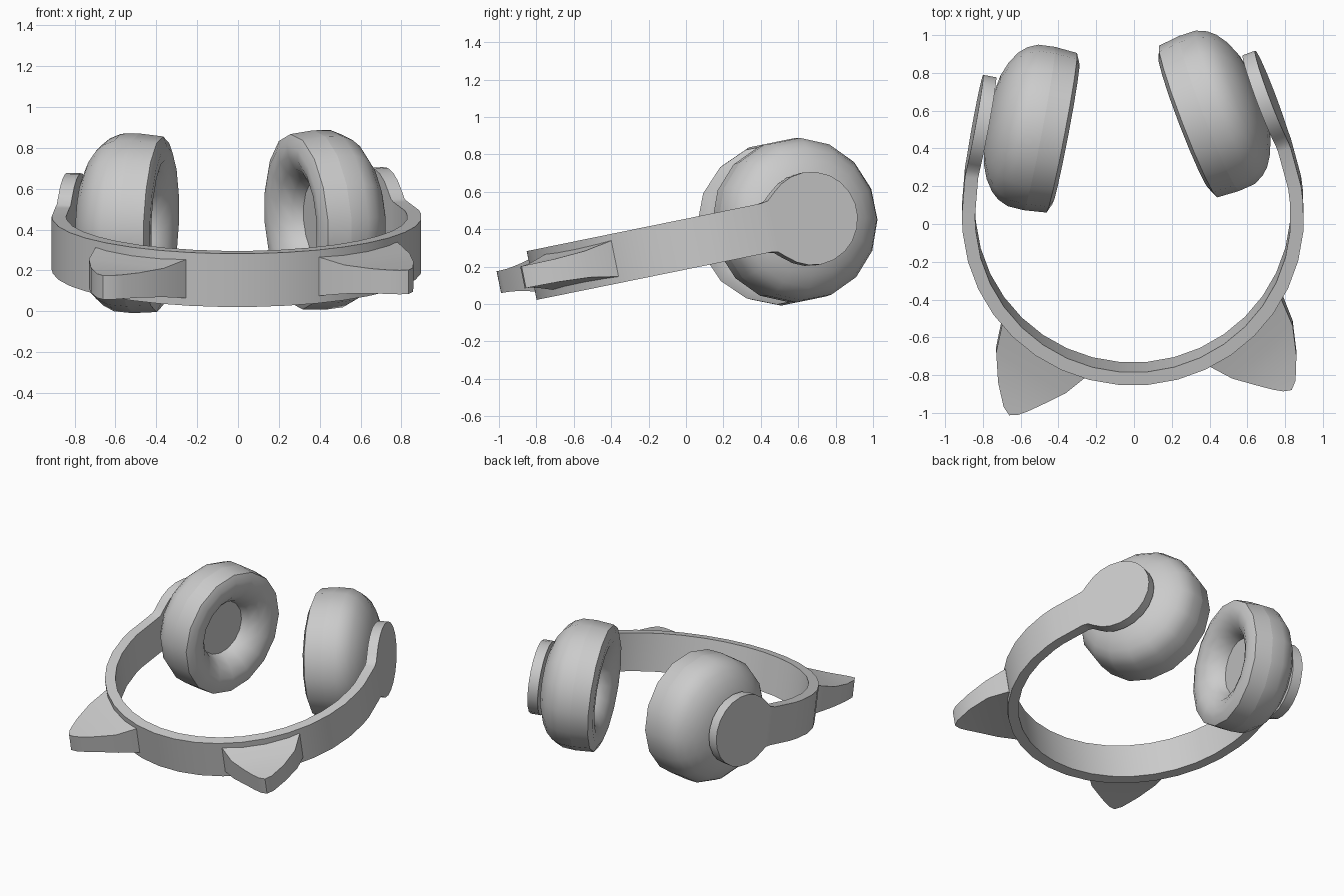
import bpy, bmesh, math
from mathutils import Matrix, Vector

if "Cube" in bpy.data.objects:
    bpy.data.objects.remove(bpy.data.objects["Cube"])

grey = bpy.data.materials.new("light grey")
grey.use_nodes = True
grey.diffuse_color = (0.6, 0.6, 0.6, 1)
grey.node_tree.nodes["Principled BSDF"].inputs["Base Color"].default_value = (0.6, 0.6, 0.6, 1)

# Resting pose: band tipped forward and turned a little
POSE = (Matrix.Translation((0, 0, 0.32)) @ Matrix.Rotation(math.radians(11.5), 4, 'X')
        @ Matrix.Rotation(math.radians(5.2), 4, 'Z'))


def loft(name, rings, side=1, sharp=38):
    """Skin a list of equal-length rings, cap both ends; side=-1 mirrors in x."""
    bm = bmesh.new()
    loops = [[bm.verts.new((p[0] * side, p[1], p[2])) for p in ring] for ring in rings]
    for a, b in zip(loops, loops[1:]):
        for i in range(len(a)):
            j = (i + 1) % len(a)
            bm.faces.new((a[i], a[j], b[j], b[i]))
    bm.faces.new(loops[0])
    bm.faces.new(loops[-1])
    bmesh.ops.recalc_face_normals(bm, faces=bm.faces)
    mesh = bpy.data.meshes.new(name)
    bm.to_mesh(mesh)
    bm.free()
    mesh.transform(POSE)
    mesh.materials.append(grey)
    obj = bpy.data.objects.new(name, mesh)
    bpy.context.collection.objects.link(obj)
    bpy.ops.object.select_all(action='DESELECT')
    obj.select_set(True)
    bpy.context.view_layer.objects.active = obj
    bpy.ops.object.shade_smooth_by_angle(angle=math.radians(sharp))


# Headband: round arc with straight arms that widen into round paddles
RADIUS, CENTRE_Y, THICK, HALF = 0.905, 0.06, 0.07, 0.133
PADDLE_Y, PADDLE_R = 0.62, 0.25
arm = [(0.902, 0.15, HALF), (0.866, 0.36, HALF)]
for y in (0.40, 0.44, 0.49, 0.55, 0.62, 0.69, 0.76, 0.81, 0.85, 0.868):
    half = math.sqrt(PADDLE_R ** 2 - (y - PADDLE_Y) ** 2)
    if y < 0.45:
        half = max(half, 0.14) if y < 0.42 else 0.175
    arm.append((0.866 - 0.283 * (y - 0.36), y, half))
arc = []
for i in range(19):
    a = math.radians(-180 + 10 * i)
    arc.append((RADIUS * math.cos(a), CENTRE_Y + RADIUS * math.sin(a), HALF))
path = [(-x, y, h) for x, y, h in reversed(arm)] + arc + arm
rings = []
for i, (x, y, h) in enumerate(path):
    before, after = path[max(i - 1, 0)], path[min(i + 1, len(path) - 1)]
    along = Vector((after[0] - before[0], after[1] - before[1])).normalized()
    ix, iy = x - along.y * THICK, y + along.x * THICK
    rings.append([(x, y, -h), (x, y, h), (ix, iy, h), (ix, iy, -h)])
loft("headband", rings)

# Ear cups and cushions: turned profiles of (depth, radius)
TILT = math.radians(16.2)
HUB = Vector((0.336, 0.527, 0.008))
AXIS = Vector((math.cos(TILT), math.sin(TILT), 0))
TANGENT = Vector((-math.sin(TILT), math.cos(TILT), 0))
cushion = [(0.11, 0.19), (0.06, 0.21), (0.01, 0.26), (-0.018, 0.32),
           (-0.022, 0.38), (0.0, 0.43), (0.12, 0.44)]
shell = [(0.12, 0.44), (0.21, 0.435), (0.265, 0.41), (0.305, 0.375),
         (0.345, 0.315), (0.375, 0.24), (0.395, 0.13)]


def turned(profile, sides=16):
    return [[HUB + AXIS * d + (TANGENT * math.cos(t) + Vector((0, 0, math.sin(t)))) * r
             for t in (math.tau * (k + 0.5) / sides for k in range(sides))]
            for d, r in profile]


# Pointed ears: pairs of outline points with half height, from base to tip
ear = [((0.742, -0.457), (0.321, -0.777), 0.098),
       ((0.788, -0.609), (0.443, -0.864), 0.072),
       ((0.793, -0.775), (0.569, -0.915), 0.062),
       ((0.776, -0.909), (0.650, -0.945), 0.06),
       ((0.751, -0.957), (0.706, -0.960), 0.06)]
ear_rings = [[(*a, -h), (*a, h), (*b, h), (*b, -h)] for a, b, h in ear]

for label, side in (("left", 1), ("right", -1)):
    loft(label + "_cushion", turned(cushion), side, 50)
    loft(label + "_cup", turned(shell), side, 50)
    loft(label + "_pointed_ear", ear_rings, side)
